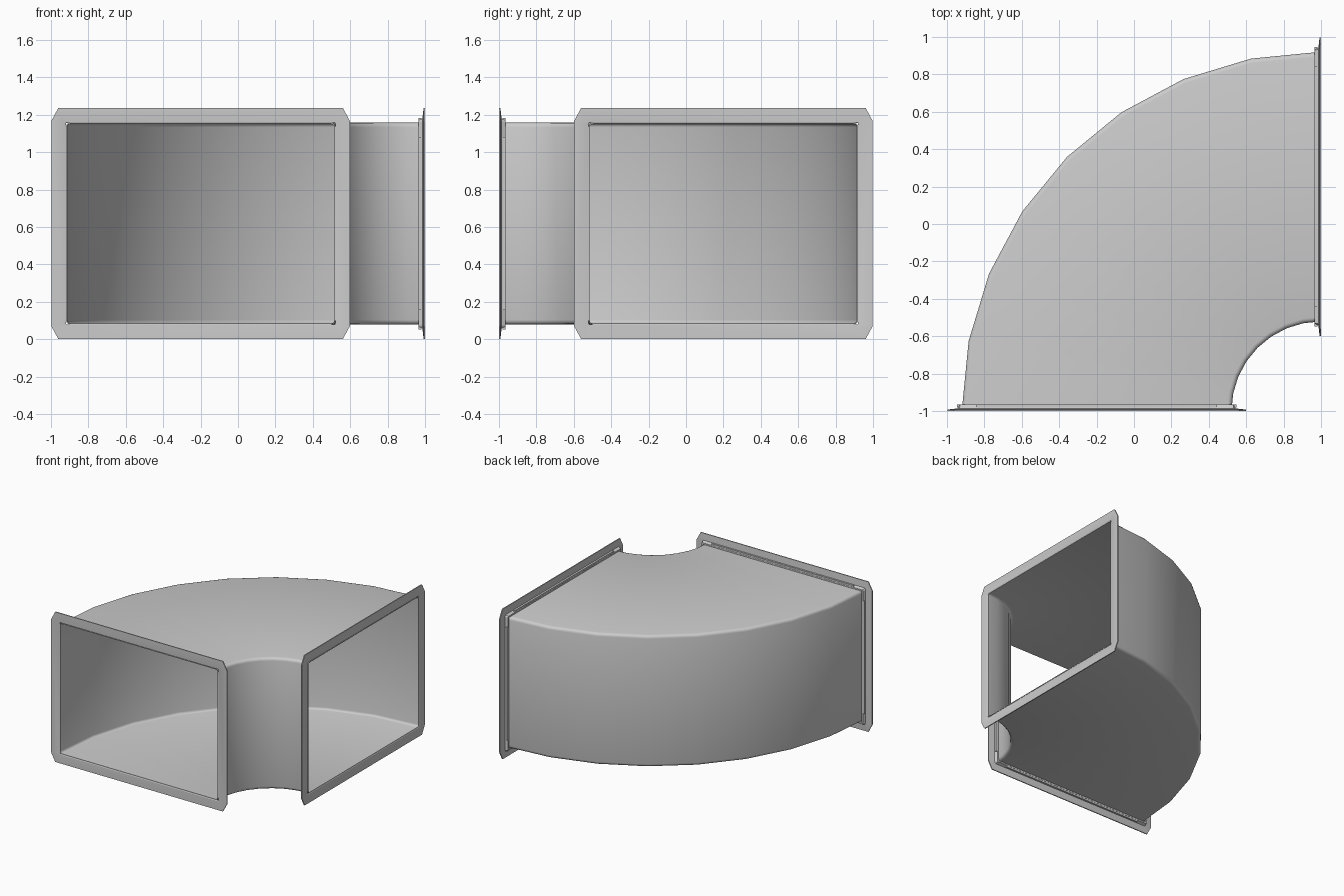
import bpy, bmesh, math

if "Cube" in bpy.data.objects:
    bpy.data.objects.remove(bpy.data.objects["Cube"])

# Bend centre is the vertical axis through (1, -1); sections are (radius, z)
CX, CY = 1.0, -1.0
R0, R1, Z0, Z1 = 0.475, 1.925, 0.075, 1.162   # clear opening of the flanges
SEGMENTS = 8


def make_object(name, bm, angle=35):
    bmesh.ops.recalc_face_normals(bm, faces=bm.faces[:])
    mesh = bpy.data.meshes.new(name)
    bm.to_mesh(mesh)
    bm.free()
    ob = bpy.data.objects.new(name, mesh)
    bpy.context.collection.objects.link(ob)
    bpy.ops.object.select_all(action='DESELECT')
    bpy.context.view_layer.objects.active = ob
    ob.select_set(True)
    bpy.ops.object.shade_smooth_by_angle(angle=math.radians(angle))
    return ob


def bridge(bm, a, b):
    n = len(a)
    for i in range(n):
        bm.faces.new((a[i], a[(i + 1) % n], b[(i + 1) % n], b[i]))


def rounded_rect(inset, radius, steps=3):
    pts = []
    a, b, c, d = R0 + inset, R1 - inset, Z0 + inset, Z1 - inset
    corners = [(b - radius, d - radius), (a + radius, d - radius),
               (a + radius, c + radius), (b - radius, c + radius)]
    for k, (r, z) in enumerate(corners):
        for s in range(steps + 1):
            t = math.pi / 2 * (k + s / steps)
            pts.append((r + radius * math.cos(t), z + radius * math.sin(t)))
    return pts


# Curved thin-walled duct swept a quarter turn
bm = bmesh.new()
rings = []
for section in (rounded_rect(0.004, 0.024), rounded_rect(0.010, 0.018)):
    shell = []
    for i in range(SEGMENTS + 1):
        t = math.pi / 2 * i / SEGMENTS
        shell.append([bm.verts.new((CX - r * math.cos(t), CY + r * math.sin(t), z))
                      for r, z in section])
    for a, b in zip(shell, shell[1:]):
        bridge(bm, a, b)
    rings.append(shell)
bridge(bm, rings[0][0], rings[1][0])
bridge(bm, rings[0][-1], rings[1][-1])
make_object("duct_bend", bm, 50)


# Flange coordinates: radius, depth behind the face, height
def front_end(r, d, z):
    return (CX - r, CY + d, z)


def side_end(r, d, z):
    return (CX - d, CY + r, z)


def chamfered_loop(bm, place, off, d):
    k = max(off, 0.004) / 0.07
    cr, cz = 0.035 * k, 0.065 * k
    a, b, c, e = R0 - off, R1 + off, Z0 - off, Z1 + off
    pts = [(a + cr, c), (b - cr, c), (b, c + cz), (b, e - cz),
           (b - cr, e), (a + cr, e), (a, e - cz), (a, c + cz)]
    return [bm.verts.new(place(r, d, max(z, 0))) for r, z in pts]


def box(bm, place, r0, r1, z0, z1, d0, d1):
    v = [[bm.verts.new(place(r, d, z))
          for r, z in ((r0, z0), (r1, z0), (r1, z1), (r0, z1))] for d in (d0, d1)]
    bridge(bm, v[0], v[1])
    bm.faces.new(v[0])
    bm.faces.new(v[1])


PROFILE = [(0, 0), (0.073, 0), (0.073, 0.008), (0.018, 0.014),
           (0.008, 0.036), (-0.005, 0.036), (-0.005, 0.003)]

for name, place in (("front", front_end), ("side", side_end)):
    # Angle flange with cut corners and a collar hugging the duct
    bm = bmesh.new()
    loops = [chamfered_loop(bm, place, o, d) for o, d in PROFILE]
    for i, loop in enumerate(loops):
        bridge(bm, loop, loops[(i + 1) % len(loops)])
    make_object(name + "_flange", bm, 25)

    # Clip rails along the four straight runs, stopping short of the corners
    bm = bmesh.new()
    lo, hi, h = 0.0, 0.022, 0.08
    for r0, r1, z0, z1 in ((R0 + h, R1 - h, Z1 + lo, Z1 + hi),
                           (R0 + h, R1 - h, Z0 - hi, Z0 - lo),
                           (R0 - hi, R0 - lo, Z0 + h, Z1 - h),
                           (R1 + lo, R1 + hi, Z0 + h, Z1 - h)):
        box(bm, place, r0, r1, z0, z1, 0.02, 0.035)
    make_object(name + "_clip_rails", bm)
